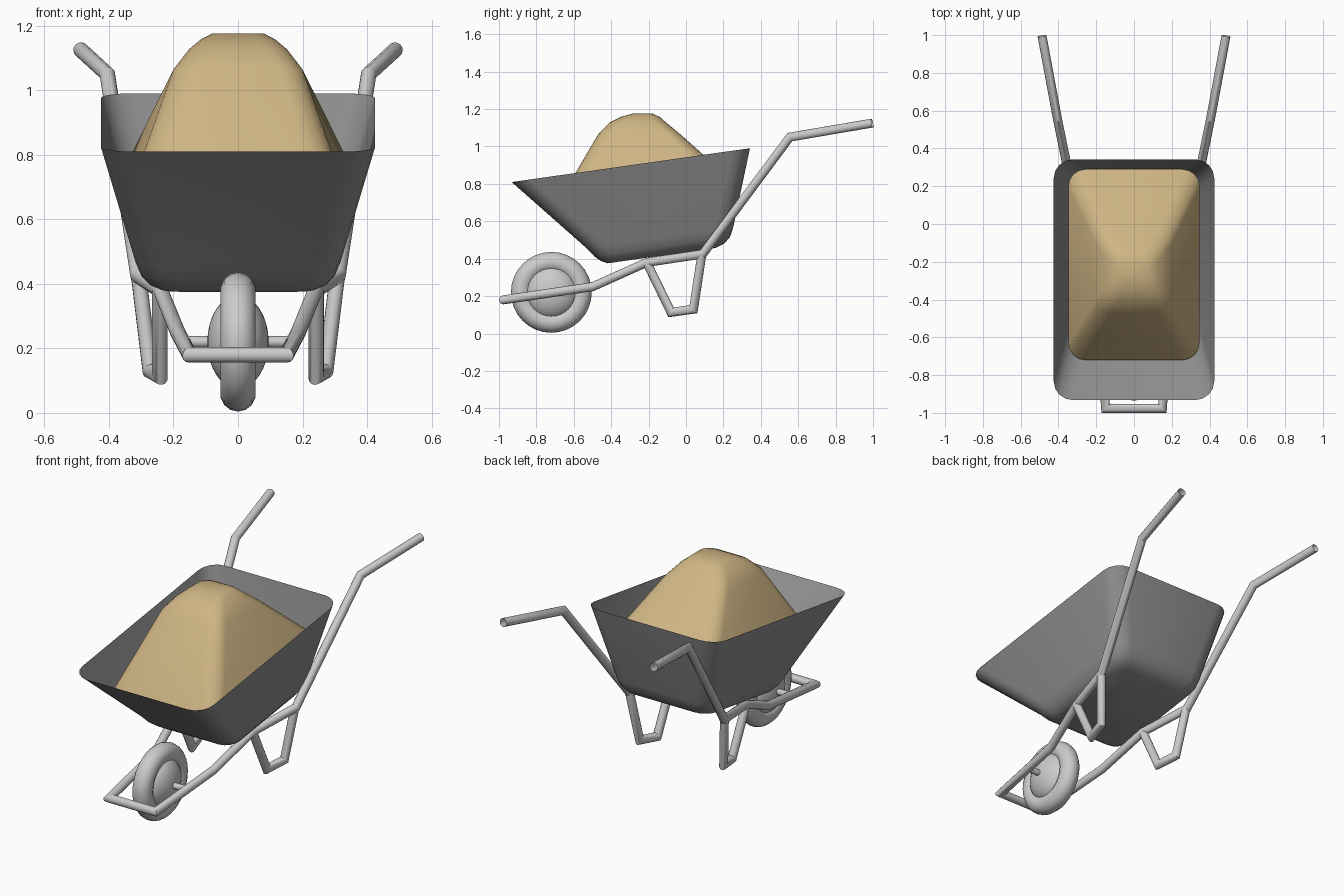
import bpy, bmesh, math
from mathutils import Vector

if "Cube" in bpy.data.objects:
    bpy.data.objects.remove(bpy.data.objects["Cube"])

SLOPE = 0.142  # tilt of the tray planes along y


def material(name, color):
    m = bpy.data.materials.new(name)
    m.diffuse_color = (*color, 1)
    m.use_nodes = True
    m.node_tree.nodes["Principled BSDF"].inputs["Base Color"].default_value = m.diffuse_color
    return m


def smooth(ob, angle=40):
    bpy.ops.object.select_all(action='DESELECT')
    ob.select_set(True)
    bpy.context.view_layer.objects.active = ob
    bpy.ops.object.shade_smooth_by_angle(angle=math.radians(angle))


def loft(name, rings, cap_start=False, cap_end=False, mat=None):
    bm = bmesh.new()
    loops = [[bm.verts.new(p) for p in r] for r in rings]
    n = len(loops[0])
    for a, b in zip(loops, loops[1:]):
        for i in range(n):
            j = (i + 1) % n
            bm.faces.new((a[i], a[j], b[j], b[i]))
    if cap_start:
        bm.faces.new(loops[0][::-1])
    if cap_end:
        bm.faces.new(loops[-1])
    bmesh.ops.recalc_face_normals(bm, faces=bm.faces)
    me = bpy.data.meshes.new(name)
    bm.to_mesh(me)
    bm.free()
    ob = bpy.data.objects.new(name, me)
    bpy.context.collection.objects.link(ob)
    if mat:
        me.materials.append(mat)
    smooth(ob)
    return ob


def rounded_ring(hx, y0, y1, r, z, slope=0.0, steps=4):
    """Rounded rectangle lying on the plane z + slope * y."""
    pts = []
    corners = ((hx - r, y1 - r), (r - hx, y1 - r), (r - hx, y0 + r), (hx - r, y0 + r))
    for k, (cx, cy) in enumerate(corners):
        for s in range(steps + 1):
            a = math.pi / 2 * (k + s / steps)
            x, y = cx + r * math.cos(a), cy + r * math.sin(a)
            pts.append((x, y, z + slope * y))
    return pts


def tube(name, path, r, sides=14, cap=False):
    """Round tube with mitred bends."""
    path = [Vector(p) for p in path]
    dirs = [(b - a).normalized() for a, b in zip(path, path[1:])]
    u = dirs[0].orthogonal().normalized()
    v = dirs[0].cross(u)
    ring = [path[0] + r * (u * math.cos(t) + v * math.sin(t))
            for t in (2 * math.pi * i / sides for i in range(sides))]
    rings = [ring]
    for i, d in enumerate(dirs):
        n = d + dirs[min(i + 1, len(dirs) - 1)]
        ring = [p + d * ((path[i + 1] - p).dot(n) / d.dot(n)) for p in ring]
        rings.append(ring)
    return loft(name, rings, cap, cap)


dark = material("dark_metal", (0.27, 0.27, 0.27))
sand = material("sand", (0.62, 0.46, 0.23))

# Tray: open sheet, tilted towards the front
loft("tray", [
    rounded_ring(0.24, -0.42, 0.16, 0.06, 0.435, SLOPE),
    rounded_ring(0.275, -0.455, 0.205, 0.08, 0.452, SLOPE),
    rounded_ring(0.30, -0.49, 0.235, 0.09, 0.482, SLOPE),
    rounded_ring(0.318, -0.53, 0.252, 0.095, 0.53, SLOPE),
    rounded_ring(0.425, -0.932, 0.342, 0.10, 0.942, SLOPE),
], cap_start=True, mat=dark)

# Heap of sand
loft("sand_heap", [
    rounded_ring(0.347, -0.72, 0.29, 0.09, 0.74, SLOPE),
    rounded_ring(0.20, -0.47, -0.03, 0.075, 1.065),
    rounded_ring(0.152, -0.41, -0.105, 0.07, 1.127),
    rounded_ring(0.115, -0.35, -0.14, 0.06, 1.158),
    rounded_ring(0.08, -0.285, -0.18, 0.045, 1.176),
], cap_end=True, mat=sand)

# Frame: one bent tube from handle to handle around the wheel
side = [(0.487, 0.996, 1.125), (0.405, 0.555, 1.05), (0.31, 0.09, 0.425),
        (0.24, -0.21, 0.38), (0.187, -0.5, 0.25), (0.15, -0.976, 0.18)]
tube("frame", side + [(-x, y, z) for x, y, z in reversed(side)], 0.024)

# Legs
for s, label in ((1, "right"), (-1, "left")):
    tube("leg_" + label, [(s * 0.308, 0.085, 0.425), (s * 0.272, 0.04, 0.13),
                          (s * 0.242, -0.08, 0.113), (s * 0.242, -0.21, 0.38)], 0.024)

# Wheel: tyre, domed hub and axle
CENTRE = (0, -0.72, 0.22)
bpy.ops.mesh.primitive_torus_add(major_radius=0.161, minor_radius=0.055, major_segments=32,
                                 minor_segments=14, location=CENTRE,
                                 rotation=(0, math.pi / 2, 0))
tyre = bpy.context.object
tyre.name = "tyre"
smooth(tyre)

bpy.ops.mesh.primitive_uv_sphere_add(segments=32, ring_count=16, radius=1, location=CENTRE,
                                     rotation=(0, math.pi / 2, 0))
hub = bpy.context.object
hub.name = "wheel_hub"
hub.scale = (0.145, 0.145, 0.095)
smooth(hub)

tube("axle", [(-0.17, -0.72, 0.22), (0.17, -0.72, 0.22)], 0.018, cap=True)
